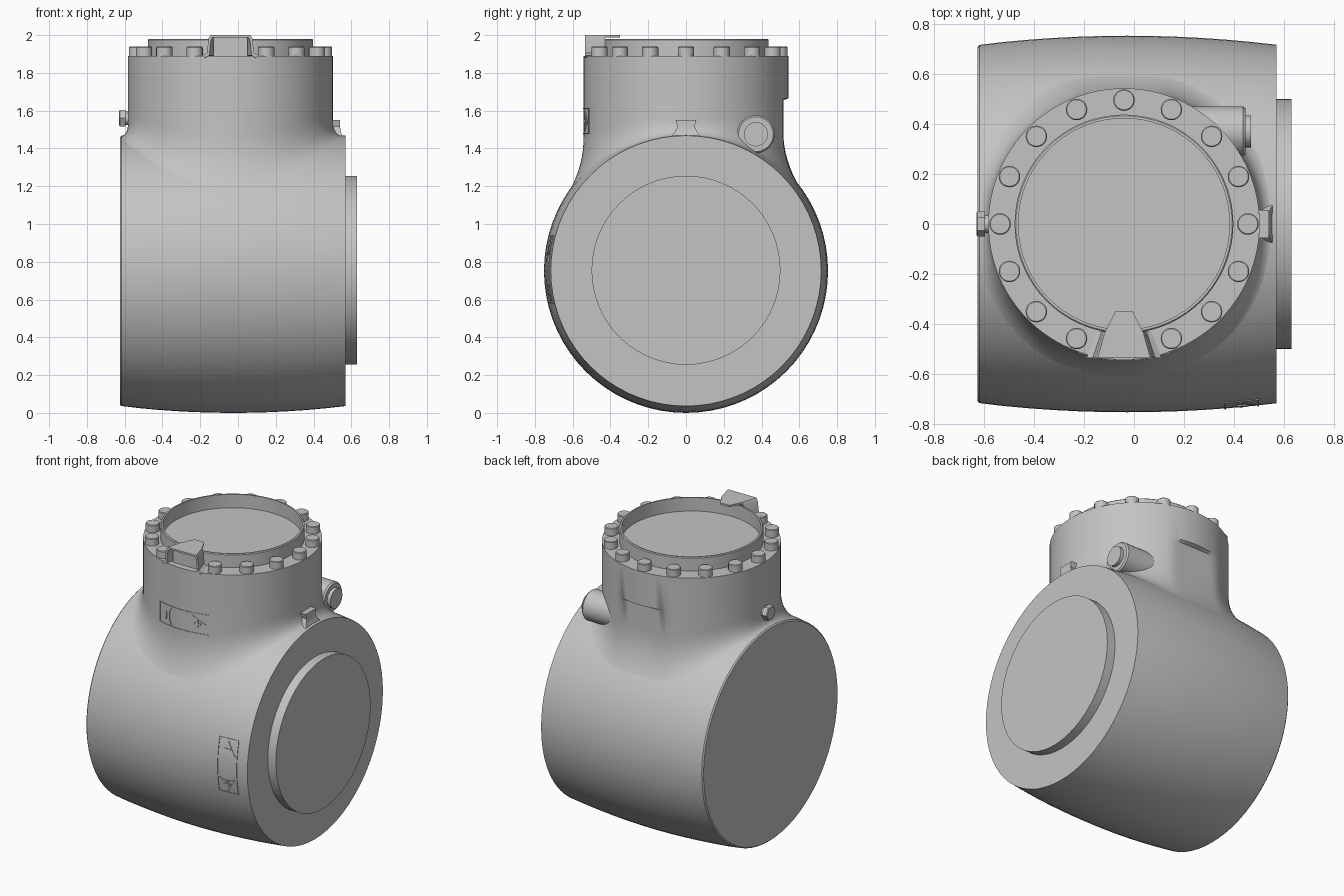
import bpy, bmesh
from math import sin, cos, pi, sqrt, radians
from mathutils import Matrix, Vector

cube = bpy.data.objects.get("Cube")
if cube:
    bpy.data.objects.remove(cube)

metal = bpy.data.materials.new("cast_grey")
metal.use_nodes = True
GREY = (0.55, 0.55, 0.55, 1)
metal.diffuse_color = GREY
metal.node_tree.nodes["Principled BSDF"].inputs["Base Color"].default_value = GREY

AXIS_Z = 0.752            # height of the barrel axis
X0, X1 = -0.625, 0.57     # barrel ends
NECK_X, NECK_R = -0.04, 0.542
FLAT_Y = 0.515            # flat on the back of the neck


def finish(name, bm, angle=30):
    bmesh.ops.recalc_face_normals(bm, faces=bm.faces)
    mesh = bpy.data.meshes.new(name)
    bm.to_mesh(mesh)
    bm.free()
    obj = bpy.data.objects.new(name, mesh)
    bpy.context.collection.objects.link(obj)
    mesh.materials.append(metal)
    bpy.ops.object.select_all(action='DESELECT')
    obj.select_set(True)
    bpy.context.view_layer.objects.active = obj
    bpy.ops.object.shade_smooth_by_angle(angle=radians(angle))
    return obj


def skin(bm, rings, caps=True):
    """Bridge closed rings of points."""
    rows = [[bm.verts.new(p) for p in ring] for ring in rings]
    n = len(rows[0])
    for a, b in zip(rows, rows[1:]):
        for i in range(n):
            j = (i + 1) % n
            bm.faces.new((a[i], a[j], b[j], b[i]))
    if caps:
        bm.faces.new(rows[0])
        bm.faces.new(rows[-1])


def lathe(name, profile, origin, axis='Z', n=64, caps=True):
    """Revolve (radius, distance) pairs about an axis."""
    bm = bmesh.new()
    rings = []
    for r, h in profile:
        ring = []
        for i in range(n):
            c, s = r * cos(2 * pi * i / n), r * sin(2 * pi * i / n)
            ring.append(Vector(origin) + Vector((h, c, s) if axis == 'X' else (c, s, h)))
        rings.append(ring)
    skin(bm, rings, caps)
    return finish(name, bm)


def prism(bm, outline, place, low, high):
    """Extrude a 2D outline between two heights over a surface."""
    skin(bm, [[place(u, v, h) for u, v in outline] for h in (low, high)])


def barrel_r(x):
    return 0.752 - 0.036 * ((x + 0.025) / 0.595) ** 2


def barrel_top(x, y):
    return AXIS_Z + sqrt(barrel_r(x) ** 2 - y * y)


# Barrel with bulging side, and the round end flange
xs = [X0 + (X1 - X0) * i / 12 for i in range(13)]
profile = [(barrel_r(X0) - 0.008, X0)] + [(barrel_r(x), x) for x in xs[1:-1]]
profile.insert(1, (barrel_r(X0), X0 + 0.008))
profile.append((barrel_r(X1), X1))
lathe("barrel", profile, (0, 0, AXIS_Z), 'X', 72)
lathe("end_flange", [(0.5, 0.55), (0.5, 0.63)], (0, 0, 0.755), 'X')

# Neck with a rear flat, flaring into the barrel
N, STEPS = 96, 10
rings = [[] for _ in range(STEPS + 4)]
for i in range(N):
    c, s = cos(2 * pi * i / N), sin(2 * pi * i / N)
    x, y = NECK_X + NECK_R * c, NECK_R * s
    yf = min(y, FLAT_Y)
    rings[0].append((x, y, 1.89))
    rings[1].append((x, y, 1.665))
    rings[2].append((x, yf, 1.655))
    flare = NECK_R + 0.05 + 0.06 * abs(s)
    ex = min(max(NECK_X + flare * c, X0 + 0.01), X1 - 0.005)
    ey = flare * s
    corner = Vector((x, yf, barrel_top(x, yf)))
    start = corner + Vector((0, 0, 0.07 + 0.12 * abs(s)))
    end = Vector((ex, ey, barrel_top(ex, ey) - 0.003))
    for k in range(STEPS + 1):
        t = k / STEPS
        rings[3 + k].append(start * (1 - t) ** 2 + corner * 2 * t * (1 - t) + end * t * t)
bm = bmesh.new()
skin(bm, rings, caps=False)
bm.verts.ensure_lookup_table()
bm.faces.new(bm.verts[:N])
finish("neck", bm)

# Raised rim around the recessed lid
lathe("lid_rim", [(0.437, 1.88), (0.437, 1.975), (0.432, 1.98), (0.422, 1.98), (0.422, 1.88)],
      (NECK_X, 0, 0), n=72, caps=False)

# Ring of lid bolts, leaving the front place free for the clip
for k in range(1, 16):
    a = -pi / 2 + k * pi / 8
    lathe("lid_bolt", [(0.043, 1.88), (0.043, 1.935), (0.039, 1.939)],
          (NECK_X + 0.495 * cos(a), 0.495 * sin(a), 0), n=20)

# Clip: bent sheet over the rim with a tapered tab
bm = bmesh.new()
half = [(0.15, 1.892), (0.125, 1.905), (0.115, 1.985), (0.105, 2.0)]
outer = half + [(-x, z) for x, z in reversed(half)]
inner = [(x * 0.9, z - 0.012) for x, z in outer]
skin(bm, [[(NECK_X + x * w, y, z) for x, z in outer + inner[::-1]]
          for y, w in ((-0.535, 1.0), (-0.43, 0.72))], caps=False)
rows = [(o, i) for o, i in zip(outer, inner)]
for y, w in ((-0.535, 1.0), (-0.43, 0.72)):
    for (a, b), (c, d) in zip(rows, rows[1:]):
        bm.faces.new([bm.verts.new((NECK_X + p[0] * w, y, p[1])) for p in (a, c, d, b)])
bmesh.ops.remove_doubles(bm, verts=bm.verts, dist=0.0001)
finish("clip_band", bm)
bm = bmesh.new()
tab = [(-0.08, -0.44), (0.08, -0.44), (0.035, -0.35), (-0.035, -0.35)]
prism(bm, tab, lambda u, v, h: (NECK_X + u, v, h), 1.988, 2.0)
finish("clip_tab", bm)
bm = bmesh.new()
prism(bm, [(-0.09, -0.5), (0.09, -0.5), (0.07, -0.44), (-0.07, -0.44)],
      lambda u, v, h: (NECK_X + u, v, h), 1.88, 1.99)
finish("clip_block", bm)

# Side boss with its plug at the rear, and hex plug on the other side
lathe("boss", [(0.1, 0.1), (0.1, 0.435), (0.092, 0.445)], (0, 0.37, 1.475), 'X', 32)
lathe("boss_plug", [(0.064, 0.43), (0.064, 0.468)], (0, 0.37, 1.475), 'X', 24)
lathe("hex_plug_collar", [(0.036, -0.6), (0.036, -0.55)], (0, 0, 1.56), 'X', 20)
lathe("hex_plug", [(0.05, -0.595), (0.05, -0.625), (0.044, -0.63)], (0, 0, 1.56), 'X', 6)

# Flared lug above the flange
bm = bmesh.new()
skin(bm, [[(0.44, -w, z), (x, -w, z), (x, w, z), (0.44, w, z)]
          for w, x, z in ((0.085, 0.56, 1.45), (0.06, 0.545, 1.485),
                          (0.045, 0.54, 1.515), (0.055, 0.54, 1.55))])
finish("lug", bm)


# Direction badges wrapped on the neck and the barrel
def on_neck(s, t, h):
    return (NECK_X + s, -sqrt((NECK_R + h) ** 2 - s * s), 1.545 + t)


def on_barrel(s, t, h):
    x, z = 0.43 + t, 0.76 - s
    return (x, -sqrt((barrel_r(x) + h) ** 2 - (z - AXIS_Z) ** 2), z)


def box(s, t, ds, dt):
    return [(s - ds, t - dt), (s + ds, t - dt), (s + ds, t + dt), (s - ds, t + dt)]


def badge(name, place):
    bm = bmesh.new()
    for side in (-1, 1):
        for k in range(6):          # long frame edges
            prism(bm, box(-0.15 + 0.06 * k, side * 0.066, 0.03, 0.003), place, -0.003, 0.004)
        prism(bm, box(side * 0.178, 0, 0.003, 0.066), place, -0.003, 0.004)
        arrow = [(side * 0.165, 0), (side * 0.075, 0.055), (side * 0.09, 0.025),
                 (side * 0.09, -0.025), (side * 0.075, -0.055)]
        prism(bm, arrow, place, -0.003, 0.004)
        prism(bm, box(side * 0.115, 0, 0.005, 0.022), place, 0, 0.008)
    prism(bm, box(0.115, 0, 0.022, 0.005), place, 0, 0.008)
    finish(name, bm)


badge("neck_badge", on_neck)
badge("barrel_badge", on_barrel)
